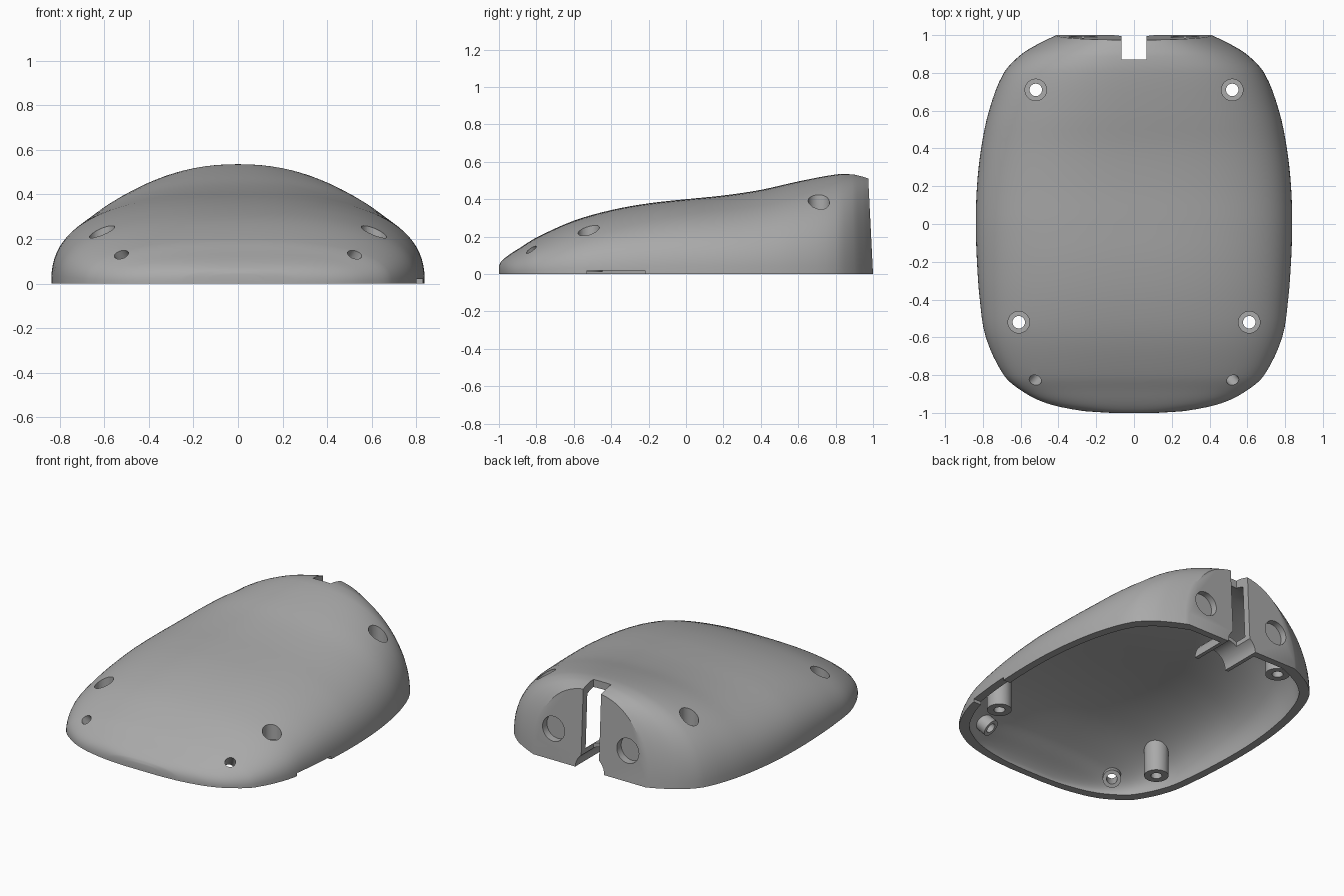
import bpy, bmesh, math
from mathutils import Vector

cube = bpy.data.objects.get("Cube")
if cube:
    bpy.data.objects.remove(cube, do_unlink=True)

grey = bpy.data.materials.new("plain_grey")
grey.use_nodes = True
colour = (0.40, 0.40, 0.40, 1)
grey.diffuse_color = colour
grey.node_tree.nodes["Principled BSDF"].inputs["Base Color"].default_value = colour

# Body stations from front to back: y, half width, height
STATIONS = [(-1, .12, .045), (-.99, .27, .065), (-.95, .46, .10), (-.88, .60, .145),
            (-.8, .69, .195), (-.6, .785, .285), (-.4, .817, .342), (-.2, .832, .378),
            (0, .838, .40), (.2, .832, .42), (.4, .81, .45), (.6, .768, .495),
            (.8, .69, .532), (.9, .595, .535), (.96, .495, .525), (1, .41, .515)]
ARC = 48


def smooth_stations(steps=4):
    """Run a smooth spline through the stations."""
    pts = [Vector(s) for s in STATIONS]
    out = []
    for i in range(len(pts) - 1):
        b, c = pts[i], pts[i + 1]
        a, d = pts[max(i - 1, 0)], pts[min(i + 2, len(pts) - 1)]
        span = c.x - b.x
        mb = (c - a) / (c.x - a.x) * span
        mc = (d - b) / (d.x - b.x) * span
        for k in range(steps):
            t = k / steps
            out.append(b * (2*t**3 - 3*t**2 + 1) + mb * (t**3 - 2*t**2 + t)
                       + c * (3*t**2 - 2*t**3) + mc * (t**3 - t**2))
    return out + [pts[-1]]


def finish(bm, name):
    bmesh.ops.recalc_face_normals(bm, faces=bm.faces)
    mesh = bpy.data.meshes.new(name)
    bm.to_mesh(mesh)
    bm.free()
    mesh.materials.append(grey)
    obj = bpy.data.objects.new(name, mesh)
    bpy.context.collection.objects.link(obj)
    return obj


def dome(name, shrink_y, wall, drop):
    """Closed loft of rounded half sections that reaches below the floor by drop."""
    bm = bmesh.new()
    rings = []
    for y, w, h in smooth_stations():
        power = 2.5 - .3 * min(max(y / .8, 0), 1)
        w, h = w - wall, h - wall * .9
        ring = []
        for k in range(ARC + 1):
            a = math.pi * k / ARC
            x = w * math.copysign(abs(math.cos(a)) ** (2 / power), math.cos(a))
            z = -drop if k in (0, ARC) else h * math.sin(a) ** (2 / power)
            tilt = .05 * z * max(0, (y - .8) / .2)
            ring.append(bm.verts.new((x, y * shrink_y - tilt, z)))
        rings.append(ring)
    for r, s in zip(rings, rings[1:]):
        for k in range(len(r)):
            n = (k + 1) % len(r)
            bm.faces.new((r[k], r[n], s[n], s[k]))
    bm.faces.new(rings[0])
    bm.faces.new(rings[-1])
    return finish(bm, name)


def rod(name, start, end, radius):
    start, end = Vector(start), Vector(end)
    axis = end - start
    bm = bmesh.new()
    bmesh.ops.create_cone(bm, cap_ends=True, segments=32, radius1=radius,
                          radius2=radius, depth=axis.length)
    bm.transform(axis.to_track_quat('Z', 'Y').to_matrix().to_4x4())
    bmesh.ops.translate(bm, verts=bm.verts, vec=(start + end) / 2)
    return finish(bm, name)


def box(name, low, high):
    low, high = Vector(low), Vector(high)
    bm = bmesh.new()
    bmesh.ops.create_cube(bm, size=1)
    bmesh.ops.scale(bm, verts=bm.verts, vec=high - low)
    bmesh.ops.translate(bm, verts=bm.verts, vec=(low + high) / 2)
    return finish(bm, name)


def combine(target, tool, operation, keep=False):
    mod = target.modifiers.new("combine", 'BOOLEAN')
    mod.operation, mod.solver, mod.object = operation, 'EXACT', tool
    bpy.context.view_layer.objects.active = target
    bpy.ops.object.modifier_apply(modifier=mod.name)
    if not keep:
        bpy.data.objects.remove(tool, do_unlink=True)


# Hollow shell
shell = dome("shell", 1, 0, .03)
combine(shell, dome("cavity", .955, .05, .06), 'DIFFERENCE')

# Screw posts, slanted front pegs, pocket backs and half pipe, ending inside the wall
envelope = dome("envelope", .98, .02, .045)
SCREWS = [(.52, .71, .13, .30), (.61, -.52, .01, .16)]
PEG_TOP, PEG_END = Vector((.56, -.87, .19)), Vector((.47, -.765, .045))
added = []
for side in (1, -1):
    flip = Vector((side, 1, 1))
    for x, y, foot, floor in SCREWS:
        added.append(rod("screw_post", (side * x, y, foot), (side * x, y, .7), .073))
    added.append(rod("front_peg", PEG_END * flip, PEG_TOP * flip, .055))
    added.append(rod("pocket_back", (side * .27, .915, .2), (side * .27, 1.05, .2), .1))
added.append(rod("cable_pipe", (0, .72, 0), (0, 1.05, 0), .13))
for part in added:
    combine(part, envelope, 'INTERSECT', keep=True)
    combine(shell, part, 'UNION')
bpy.data.objects.remove(envelope, do_unlink=True)

# Bores and cut-outs, then the flat underside
cuts = []
for side in (1, -1):
    flip = Vector((side, 1, 1))
    for x, y, foot, floor in SCREWS:
        cuts.append(rod("bore", (side * x, y, -.1), (side * x, y, .75), .033))
        cuts.append(rod("counterbore", (side * x, y, floor), (side * x, y, .7), .057))
    reach = (PEG_TOP - PEG_END) * .3
    cuts.append(rod("peg_bore", (PEG_END - reach) * flip, (PEG_TOP + reach) * flip, .032))
    cuts.append(rod("rear_pocket", (side * .27, .945, .2), (side * .27, 1.1, .2), .08))
cuts.append(rod("cable_channel", (0, .6, 0), (0, 1.1, 0), .105))
cuts.append(box("rear_slot", (-.065, .87, -.15), (.065, 1.15, .7)))
cuts.append(box("side_notch", (.7, -.53, -.12), (.9, -.22, .02)))
cuts.append(box("floor_cut", (-1.2, -1.2, -.3), (1.2, 1.2, 0)))
for cut in cuts:
    combine(shell, cut, 'DIFFERENCE')

# Smooth shading with crisp edges
bpy.ops.object.select_all(action='DESELECT')
shell.select_set(True)
bpy.context.view_layer.objects.active = shell
bpy.ops.object.shade_smooth_by_angle(angle=math.radians(30))
